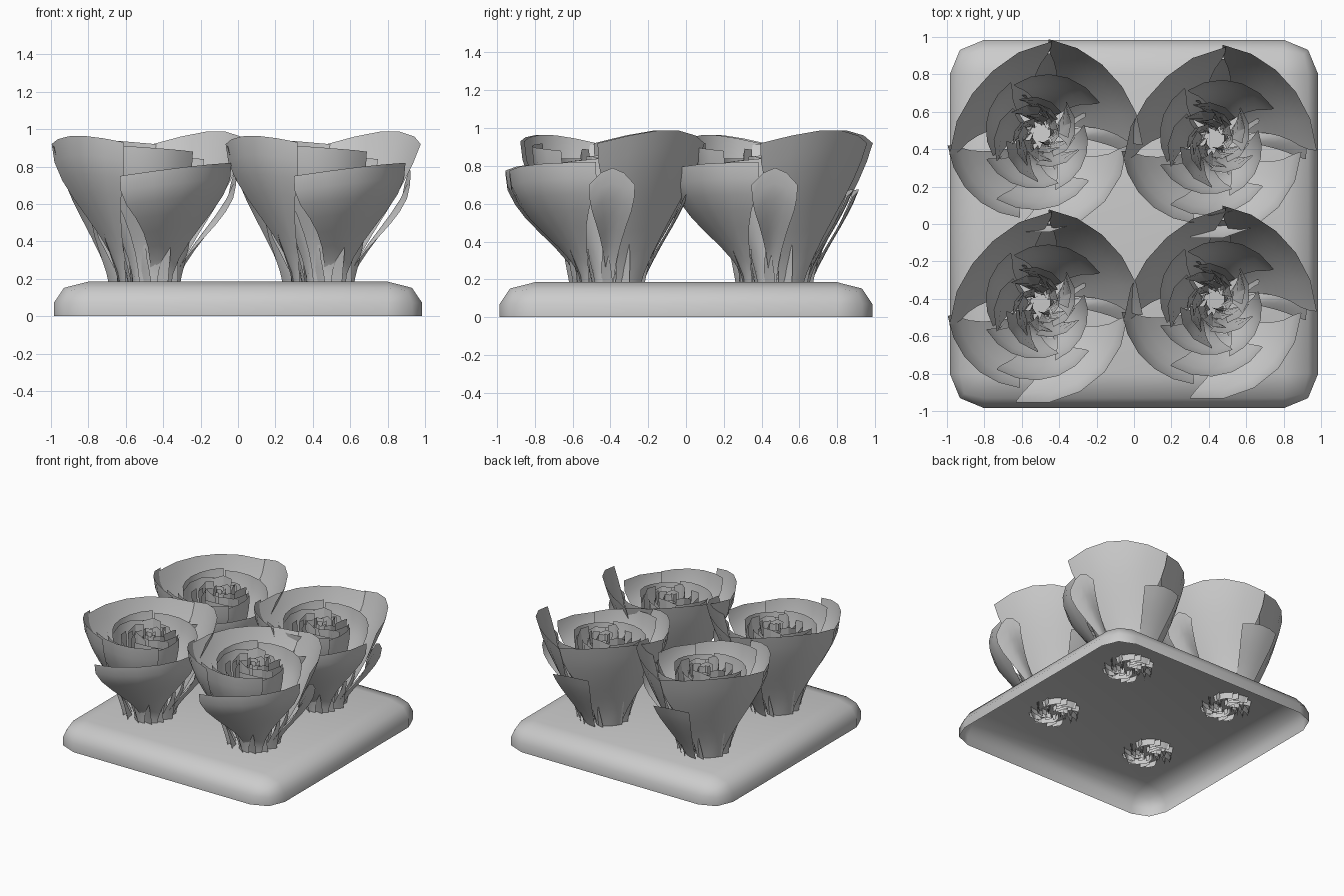
import bpy, bmesh, random
from math import sin, cos, pi, radians

random.seed(4)
old = bpy.data.objects.get("Cube")
if old:
    bpy.data.objects.remove(old, do_unlink=True)

grey = bpy.data.materials.new("plain grey")
grey.use_nodes = True
GREY = (0.6, 0.6, 0.6, 1)
grey.diffuse_color = GREY
grey.node_tree.nodes["Principled BSDF"].inputs["Base Color"].default_value = GREY


def mesh_object(name, bm, location=(0, 0, 0)):
    mesh = bpy.data.meshes.new(name)
    bm.to_mesh(mesh)
    bm.free()
    mesh.materials.append(grey)
    return place(name, mesh, location)


def place(name, mesh, location):
    obj = bpy.data.objects.new(name, mesh)
    obj.location = location
    bpy.context.collection.objects.link(obj)
    return obj


def smooth(obj, angle):
    bpy.ops.object.select_all(action='DESELECT')
    obj.select_set(True)
    bpy.context.view_layer.objects.active = obj
    bpy.ops.object.shade_smooth_by_angle(angle=radians(angle))


def lerp(a, b, t):
    return a + (b - a) * t


def petal(bm, a0, a1, r0, r1, z0, z1, bow=0.0, arch=0.0, foot=0.16, curl=1.0,
          narrow=0.4, skew=0.9, nu=5, nv=8):
    """Curved sheet from a narrow slanted foot to a rim running from angle a0 to a1."""
    mid = (a0 + a1) / 2
    rows = []
    for j in range(nv + 1):
        t = j / nv
        flare = lerp(t, t * t * (3 - 2 * t), curl)
        width = lerp(narrow, 1, min(1, t * 1.25) ** 1.3)
        row = []
        for i in range(nu + 1):
            u = i / nu
            hump = sin(pi * u)
            a = radians(mid + (lerp(a0, a1, u) - mid) * width)
            r = lerp(foot * lerp(skew, 1.1, u), lerp(r0, r1, u) + bow * hump, flare)
            z = lerp(0.14, lerp(z0, z1, u) + arch * hump, t)
            row.append(bm.verts.new((r * cos(a), r * sin(a), z)))
        rows.append(row)
    for low, high in zip(rows, rows[1:]):
        for i in range(nu):
            bm.faces.new((low[i], low[i + 1], high[i + 1], high[i]))


def ring(bm, count, radius, top, span, start, **kw):
    """Irregular circle of overlapping pointed petals."""
    for k in range(count):
        a = start + 360 * k / count + random.uniform(-12, 12)
        r = radius * random.uniform(0.85, 1.15)
        z = top + random.uniform(-0.03, 0.03)
        petal(bm, a - span / 2, a + span / 2, r * 0.85, r * 1.15, z, z - 0.03,
              arch=0.02, narrow=0.35, skew=0.65, **kw)


# Open-bottomed base slab with rounded edges
bm = bmesh.new()
bmesh.ops.create_cube(bm, size=1)
for v in bm.verts:
    v.co = (v.co.x * 1.97, v.co.y * 1.97, (v.co.z + 0.5) * 0.3)
bottom = [f for f in bm.faces if f.normal.z < -0.5]
bmesh.ops.delete(bm, geom=bottom, context='FACES_ONLY')
edges = [e for e in bm.edges if not e.is_boundary]
bmesh.ops.bevel(bm, geom=edges, offset=0.185, segments=2, profile=0.5, affect='EDGES')
for v in bm.verts:
    v.co.z *= 0.185 / 0.3
slab = mesh_object("base_slab", bm)
smooth(slab, 50)

# Large outer petals
outer = bmesh.new()
petal(outer, -6, 85, 0.55, 0.51, 0.92, 0.92, bow=-0.03, arch=0.07, curl=0.35, narrow=0.55)
petal(outer, 83, 193, 0.50, 0.50, 0.92, 0.91, bow=-0.08, arch=0.03, curl=0.5, narrow=0.55)
petal(outer, 187, 256, 0.50, 0.46, 0.92, 0.93, bow=0.01, arch=0.04)
petal(outer, 256, 352, 0.54, 0.47, 0.75, 0.82, arch=0.02, curl=1.2)
petal(outer, 236, 316, 0.42, 0.36, 0.92, 0.88, bow=0.01)
petal(outer, -12, 17, 0.50, 0.48, 0.70, 0.70, arch=0.09, nu=4)
petal(outer, 66, 110, 0.44, 0.43, 0.64, 0.67, arch=0.02, curl=0.3, narrow=0.8, nu=4)

# Middle petals
inner = bmesh.new()
mid_style = dict(foot=0.13, skew=0.7)
petal(inner, 28, 118, 0.36, 0.30, 0.84, 0.87, **mid_style)
petal(inner, 120, 205, 0.32, 0.28, 0.88, 0.85, **mid_style)
petal(inner, 205, 290, 0.32, 0.28, 0.84, 0.84, **mid_style)
petal(inner, 285, 372, 0.31, 0.24, 0.81, 0.85, **mid_style)
ring(inner, 5, 0.22, 0.84, 75, 20, foot=0.11, nu=3, nv=6)

# Tight centre bud, its innermost petals leaning inwards
bud = bmesh.new()
ring(bud, 7, 0.16, 0.86, 55, 10, foot=0.09, nu=2, nv=4)
ring(bud, 7, 0.11, 0.85, 65, 35, foot=0.07, nu=2, nv=4)
ring(bud, 5, 0.05, 0.85, 80, 0, foot=0.07, nu=2, nv=4)

# Pointed leaves around the stem
leaves = bmesh.new()
for k in range(12):
    a = k * 30 + random.uniform(-8, 8)
    tip = random.uniform(0.36, 0.52)
    r = 0.17 + (tip - 0.3) * 0.5
    petal(leaves, a - 2, a + 3, r, r + 0.01, tip, tip, foot=0.17, curl=0.5,
          narrow=5, skew=0.7, nu=2, nv=4)

# Four identical flowers
parts = {"outer_petals": (outer, 40), "inner_petals": (inner, 30),
         "centre_bud": (bud, 20), "stem_leaves": (leaves, 20)}
spots = {"back_right": (-0.5, 0.48, 0), "back_left": (0.43, 0.45, 0),
         "front_right": (-0.5, -0.43, 0), "front_left": (0.43, -0.41, 0)}
for part, (bm, angle) in parts.items():
    first = None
    for spot, location in spots.items():
        name = spot + "_" + part
        if first is None:
            first = mesh_object(name, bm, location)
            smooth(first, angle)
        else:
            place(name, first.data, location)
